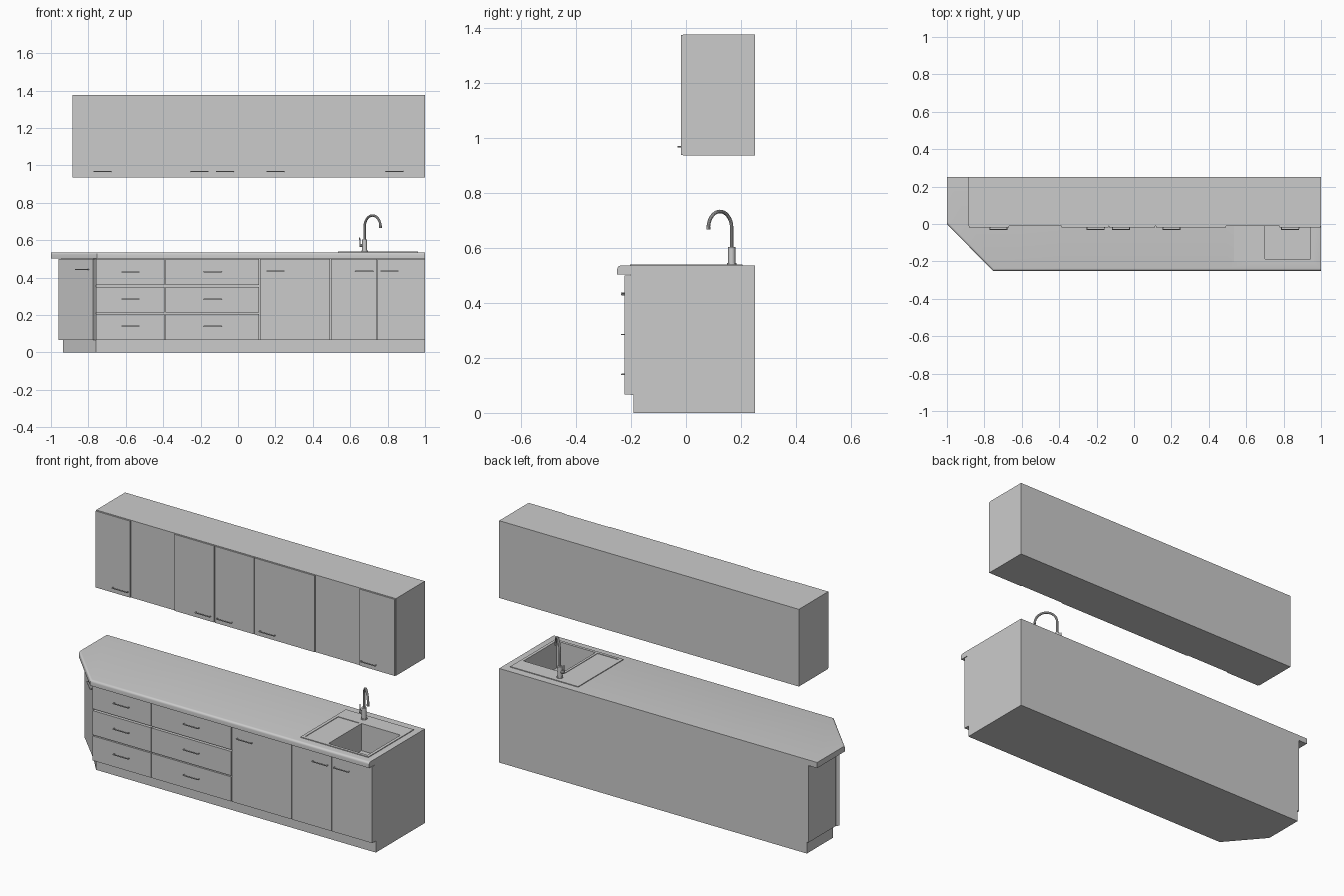
import bpy, bmesh, math
from mathutils import Vector

if "Cube" in bpy.data.objects:
    bpy.data.objects.remove(bpy.data.objects["Cube"])


def prism(name, pts, z0, z1, lip=False):
    """Extrude a counter-clockwise outline; lip rounds the front-facing edges."""
    bm = bmesh.new()
    face = bm.faces.new([bm.verts.new((x, y, z0)) for x, y in pts])
    geo = bmesh.ops.extrude_face_region(bm, geom=[face])["geom"]
    for v in geo:
        if isinstance(v, bmesh.types.BMVert):
            v.co.z = z1
    bmesh.ops.recalc_face_normals(bm, faces=bm.faces)
    if lip:
        edges = [e for e in bm.edges
                 if all(v.co.y < 0.01 and v.co.z > z1 - 0.001 for v in e.verts)]
        bmesh.ops.bevel(bm, geom=edges, offset=0.012, segments=4, profile=0.5,
                        affect='EDGES')
    me = bpy.data.meshes.new(name)
    bm.to_mesh(me)
    bm.free()
    ob = bpy.data.objects.new(name, me)
    bpy.context.collection.objects.link(ob)
    return ob


def box(name, x0, x1, y0, y1, z0, z1):
    return prism(name, [(x0, y0), (x1, y0), (x1, y1), (x0, y1)], z0, z1)


def activate(ob):
    bpy.ops.object.select_all(action='DESELECT')
    ob.select_set(True)
    bpy.context.view_layer.objects.active = ob


def smooth(ob):
    activate(ob)
    bpy.ops.object.shade_smooth_by_angle(angle=math.radians(35))


def tube(name, pts, radius, res=2):
    cu = bpy.data.curves.new(name, 'CURVE')
    cu.dimensions = '3D'
    cu.bevel_depth, cu.bevel_resolution, cu.use_fill_caps = radius, res, True
    sp = cu.splines.new('POLY')
    sp.points.add(len(pts) - 1)
    for p, co in zip(sp.points, pts):
        p.co = (*co, 1)
    ob = bpy.data.objects.new(name, cu)
    bpy.context.collection.objects.link(ob)
    activate(ob)
    bpy.ops.object.convert(target='MESH')
    ob = bpy.context.object
    smooth(ob)
    return ob


def handle(x, y, z, angle=0.0):
    h, d = 0.046, 0.013
    ob = tube("handle", [(-h, 0.002, 0), (-h, -d + 0.002, 0), (h, -d + 0.002, 0), (h, 0.002, 0)], 0.003, 1)
    ob.location = (x, y, z)
    ob.rotation_euler.z = angle


def cut(ob, cutter):
    activate(ob)
    m = ob.modifiers.new("cut", 'BOOLEAN')
    m.operation, m.object, m.solver = 'DIFFERENCE', cutter, 'EXACT'
    bpy.ops.object.modifier_apply(modifier=m.name)


G = 0.002   # half gap between fronts
BACK = 0.25

# wall cabinets
for x0, x1 in [(-0.885, -0.39), (-0.39, 0.115), (0.115, 0.495), (0.495, 1.0)]:
    box("wall_cabinet", x0, x1, -0.010, BACK, 0.936, 1.375)
for x0, x1, hx in [(-0.885, -0.665, -0.725), (-0.39, -0.135, -0.205), (-0.135, 0.115, -0.07),
                   (0.115, 0.495, 0.20), (0.775, 1.0, 0.835)]:
    box("wall_door", x0 + G, x1 - G, -0.018, -0.010, 0.938, 1.373)
    handle(hx, -0.018, 0.968)

# base cabinets: angled end unit with drawers, drawers, door unit, sink unit
CF, Z0, Z1 = -0.202, 0.065, 0.503
prism("end_cabinet", [(-0.945, 0.005), (-0.76, -0.18), (-0.76, CF), (-0.39, CF),
                      (-0.39, BACK), (-0.945, BACK)], Z0, Z1)
box("drawer_cabinet", -0.39, 0.115, CF, BACK, Z0, Z1)
box("door_cabinet", 0.115, 0.495, CF, BACK, Z0, Z1)
sink_cabinet = box("sink_cabinet", 0.495, 1.0, CF, BACK, Z0, Z1)

# plinths
prism("end_plinth", [(-0.935, 0.015), (-0.76, -0.19), (-0.39, -0.19),
                     (-0.39, BACK), (-0.935, BACK)], 0, Z0)
for x0, x1 in [(-0.39, 0.115), (0.115, 0.495), (0.495, 1.0)]:
    box("plinth", x0, x1, -0.19, BACK, 0, Z0)

# drawer fronts
FF = -0.223
for x0, x1 in [(-0.76, -0.39), (-0.39, 0.115)]:
    for z0, z1, hz in [(0.066, 0.206, 0.14), (0.212, 0.35, 0.285), (0.36, 0.499, 0.43)]:
        box("drawer_front", x0 + G, x1 - G, FF, CF, z0, z1)
        handle(-0.575 if x0 < -0.5 else -0.135, FF, hz)

# base doors
for x0, x1, hx in [(0.115, 0.495, 0.20), (0.495, 0.745, 0.675), (0.745, 1.0, 0.81)]:
    box("base_door", x0 + G, x1 - (G if x1 < 1 else 0), FF, CF, 0.066, 0.499)
    handle(hx, FF, 0.435)

# angled end door
s = 0.0145
prism("end_door", [(-0.96, -0.01), (-0.775, -0.195), (-0.775 + s, -0.195 + s),
                   (-0.96 + s, -0.01 + s)], 0.066, 0.499)
handle(-0.83, -0.14, 0.443, -math.pi / 4)

# worktops
T = 0.535
tops = [prism("worktop_end", [(-1, 0), (-0.755, -0.25), (-0.39, -0.25), (-0.39, BACK), (-1, BACK)], Z1, T, True)]
for x0, x1 in [(-0.39, 0.115), (0.115, 0.495), (0.495, 1.0)]:
    tops.append(prism("worktop", [(x0, -0.25), (x1, -0.25), (x1, BACK), (x0, BACK)], Z1, T, True))

# sink: rim plate with drainer recess and open bowl
rim = box("sink_rim", 0.535, 0.962, -0.203, 0.205, T - 0.004, T + 0.004)
bowl = box("sink_bowl", 0.696, 0.949, -0.191, 0.114, 0.381, T)
hole = box("bowl_cutter", 0.70, 0.945, -0.187, 0.11, 0.385, 0.6)
pocket = box("pocket_cutter", 0.696, 0.949, -0.191, 0.114, 0.381, 0.6)
recess = box("drainer_cutter", 0.553, 0.686, -0.187, 0.11, T + 0.001, 0.6)
cut(rim, hole)
cut(rim, recess)
cut(bowl, hole)
cut(tops[-1], pocket)
cut(sink_cabinet, pocket)
for c in (hole, pocket, recess):
    bpy.data.objects.remove(c)
for t in tops:
    smooth(t)

# tap: body, swan neck, side lever
fx, fy, r = 0.677, 0.166, 0.06
d = Vector((1, -1, 0)).normalized()
base = Vector((fx, fy, 0))
neck = [base + Vector((0, 0, 0.58))]
for i in range(17):
    a = math.pi * (1 - i / 16)
    neck.append(base + d * (r + r * math.cos(a)) + Vector((0, 0, 0.672 + r * math.sin(a))))
tube("tap_neck", neck, 0.0065, 3)
tube("tap_nozzle", [neck[-1] + Vector((0, 0, 0.006)), neck[-1] - Vector((0, 0, 0.006))], 0.0075, 3)
tube("tap_body", [(fx, fy, T), (fx, fy, 0.603)], 0.013, 4)
tube("tap_foot", [(fx, fy, T), (fx, fy, T + 0.009)], 0.017, 4)
tube("tap_lever_hub", [(fx, fy, 0.572), (fx - 0.028, fy, 0.572)], 0.008, 3)
tube("tap_lever", [(fx - 0.023, fy, 0.572), (fx - 0.027, fy, 0.615)], 0.003, 2)
